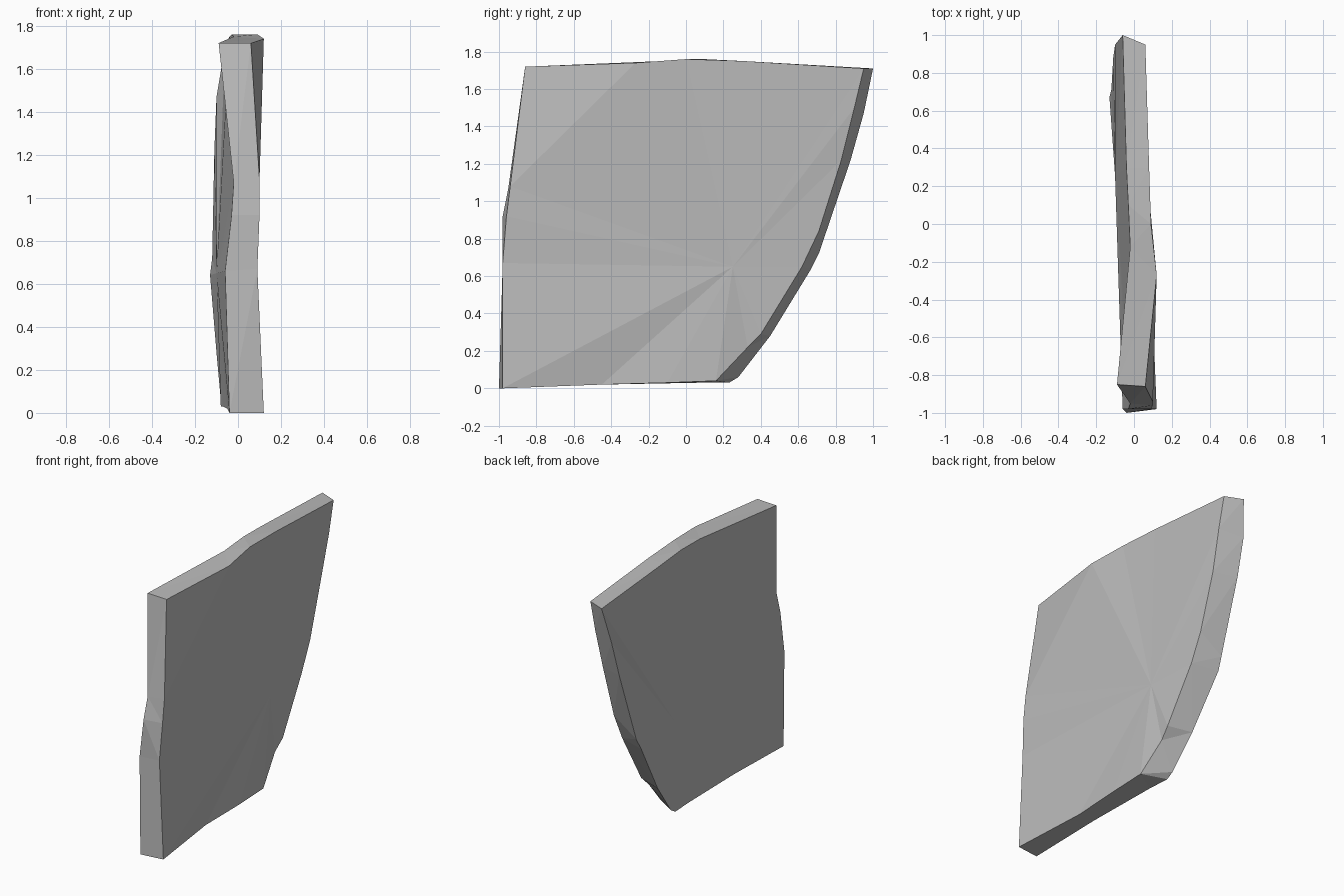
import bpy
import bmesh

default_cube = bpy.data.objects.get("Cube")
if default_cube:
    bpy.data.objects.remove(default_cube, do_unlink=True)


def make_material(name, colour):
    material = bpy.data.materials.new(name)
    material.use_nodes = True
    material.diffuse_color = colour
    material.node_tree.nodes["Principled BSDF"].inputs["Base Color"].default_value = colour
    return material


# Rim of the left (+x) face: up the front, along the top, down the back, along the bottom
left_front = [(.12, -.98, 0), (.09, -.98, .67), (.1, -.96, .92), (.1, -.94, 1.08)]
left_corner = [(.06, -.86, 1.72)]
left_top = [(.12, -.27, 1.74), (.09, 0, 1.76), (.08, .3, 1.75)]
left_back = [(.06, .95, 1.71), (.06, .9, 1.5), (.05, .83, 1.22), (.05, .71, .84),
             (.05, .62, .65), (.06, .4, .29), (.05, .33, .22), (.08, .16, .04)]
left_bottom = [(.08, -.1, .03), (.07, -.45, .02)]

# Matching rim of the right (-x) face
right_front = [(-.04, -1, 0), (-.06, -.98, .66), (-.03, -.98, .92), (-.02, -.95, 1.07)]
right_corner = [(-.09, -.85, 1.72)]
right_top = [(-.02, -.12, 1.75), (-.03, .1, 1.76), (-.04, .3, 1.75)]
right_back = [(-.06, 1, 1.71), (-.1, .95, 1.47), (-.11, .88, 1.22), (-.12, .71, .72),
              (-.13, .67, .64), (-.1, .45, .28), (-.08, .28, .06), (-.08, .23, .03)]
right_bottom = [(-.07, .07, .03), (-.05, -.45, .02)]


def add_rim(bm, *edges):
    return [bm.verts.new(point) for edge in edges for point in edge]


def add_side(bm, rim, centre, corner):
    """Fan a broad face out from its centre and fold its upper front corner."""
    hub = bm.verts.new(centre)
    outline = rim[:corner] + rim[corner + 1:]
    for a, b in zip(outline, outline[1:] + outline[:1]):
        bm.faces.new((hub, a, b))
    bm.faces.new(rim[corner - 1:corner + 2])


def build_slab(name, material):
    bm = bmesh.new()
    left = add_rim(bm, left_front, left_corner, left_top, left_back, left_bottom)
    right = add_rim(bm, right_front, right_corner, right_top, right_back, right_bottom)
    corner = len(left_front)
    add_side(bm, left, (.07, .25, .65), corner)
    add_side(bm, right, (-.1, .25, .65), corner)

    # Narrow edge band between both rims
    for i in range(len(left)):
        j = (i + 1) % len(left)
        bm.faces.new((left[i], left[j], right[j], right[i]))

    bmesh.ops.triangulate(bm, faces=bm.faces[:])
    bmesh.ops.recalc_face_normals(bm, faces=bm.faces[:])
    mesh = bpy.data.meshes.new(name)
    bm.to_mesh(mesh)
    bm.free()
    mesh.materials.append(material)
    slab = bpy.data.objects.new(name, mesh)
    bpy.context.collection.objects.link(slab)
    return slab


build_slab("broken_stone_slab", make_material("plain grey", (.5, .5, .5, 1)))
